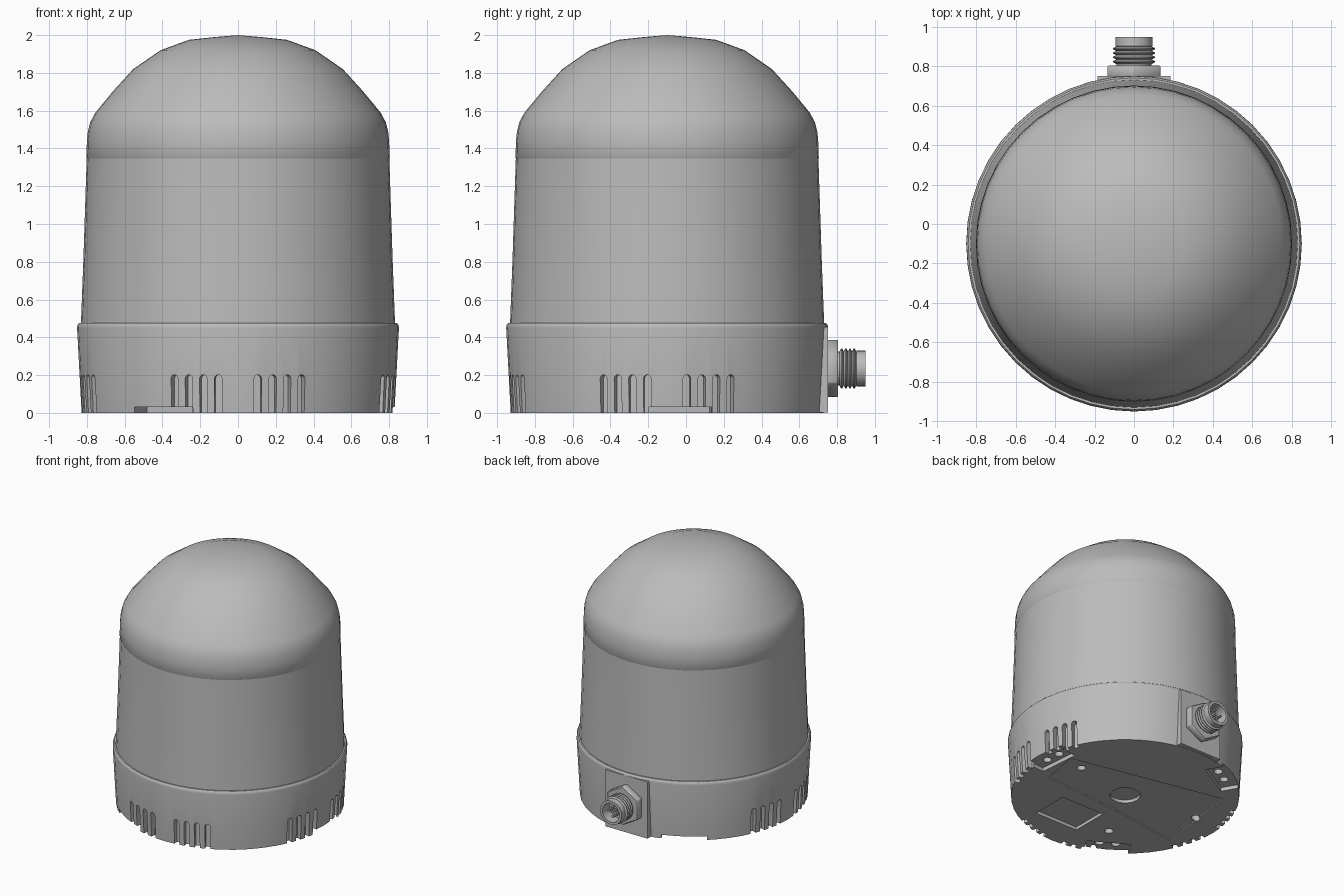
import bpy, bmesh, math
from mathutils import Matrix, Vector

if "Cube" in bpy.data.objects:
    bpy.data.objects.remove(bpy.data.objects["Cube"], do_unlink=True)

CY = -0.1                      # the round body sits forward of the connector
BODY = Matrix.Translation((0, CY, 0))
CONN = Matrix.Translation((0, 0, 0.235)) @ Matrix.Rotation(-math.pi / 2, 4, 'X')

grey = bpy.data.materials.new("housing grey")
grey.use_nodes = True
grey.diffuse_color = (0.5, 0.5, 0.5, 1)
grey.node_tree.nodes["Principled BSDF"].inputs["Base Color"].default_value = (0.5, 0.5, 0.5, 1)


def finish(name, bm, matrix=None, smooth=True):
    bmesh.ops.recalc_face_normals(bm, faces=bm.faces)
    if matrix:
        bm.transform(matrix)
    mesh = bpy.data.meshes.new(name)
    bm.to_mesh(mesh)
    bm.free()
    mesh.materials.append(grey)
    obj = bpy.data.objects.new(name, mesh)
    bpy.context.collection.objects.link(obj)
    if smooth:
        shade(obj)
    return obj


def activate(obj):
    bpy.ops.object.select_all(action='DESELECT')
    obj.select_set(True)
    bpy.context.view_layer.objects.active = obj


def shade(obj):
    activate(obj)
    bpy.ops.object.shade_smooth_by_angle(angle=math.radians(35))


def lathe(name, profile, steps, matrix, smooth=True):
    bm = bmesh.new()
    verts = [bm.verts.new((r, 0, z)) for r, z in profile]
    edges = [bm.edges.new(pair) for pair in zip(verts, verts[1:])]
    bmesh.ops.spin(bm, geom=verts + edges, cent=(0, 0, 0), axis=(0, 0, 1),
                   angle=math.tau, steps=steps, use_merge=True)
    bmesh.ops.remove_doubles(bm, verts=bm.verts, dist=1e-5)
    return finish(name, bm, matrix, smooth)


def prism(bm, points, z0, z1, matrix=Matrix()):
    """Extrude a flat outline from z0 to z1 and place it."""
    low = [bm.verts.new(matrix @ Vector((x, y, z0))) for x, y in points]
    high = [bm.verts.new(matrix @ Vector((x, y, z1))) for x, y in points]
    bm.faces.new(low[::-1])
    bm.faces.new(high)
    n = len(points)
    for i in range(n):
        j = (i + 1) % n
        bm.faces.new((low[i], low[j], high[j], high[i]))


def rect(x0, x1, y0, y1):
    return [(x0, y0), (x1, y0), (x1, y1), (x0, y1)]


def circle(x, y, r, n=16):
    return [(x + r * math.cos(math.tau * i / n), y + r * math.sin(math.tau * i / n))
            for i in range(n)]


def cut(target, bm):
    cutter = finish("cutter", bm, BODY, False)
    cutter.hide_render = True
    mod = target.modifiers.new("cut", 'BOOLEAN')
    mod.operation = 'DIFFERENCE'
    mod.solver = 'EXACT'
    mod.object = cutter
    activate(target)
    bpy.ops.object.modifier_apply(modifier=mod.name)
    bpy.data.objects.remove(cutter, do_unlink=True)


def spin(degrees):
    return Matrix.Rotation(math.radians(degrees), 4, 'Z')


# Domed cover and tapered tube
lathe("dome_cover", [(0, 1.34), (0.797, 1.34), (0.803, 1.35), (0.80, 1.44), (0.795, 1.49),
                     (0.782, 1.54), (0.755, 1.59), (0.66, 1.705), (0.555, 1.82), (0.41, 1.92),
                     (0.26, 1.975), (0.12, 1.99), (0, 2.0)], 48, BODY)
lathe("body_tube", [(0, 0.46), (0.832, 0.46), (0.819, 0.8), (0.801, 1.348), (0, 1.348)], 48, BODY)

# Base ring
base = lathe("base", [(0, 0), (0.828, 0), (0.852, 0.45), (0.85, 0.466), (0.842, 0.475),
                      (0, 0.475)], 48, BODY, False)

# Round-topped vent slots: two groups of four on the front and both sides
bm = bmesh.new()
arch = [(-0.02, -0.05), (0.02, -0.05)] + [
    (0.02 * math.cos(math.pi * i / 6), 0.182 + 0.02 * math.sin(math.pi * i / 6)) for i in range(7)]
upright = Matrix(((0, 0, 1, 0), (1, 0, 0, 0), (0, 1, 0, 0), (0, 0, 0, 1)))
for side in (-90, 0, 180):
    for sign in (-1, 1):
        for k in range(4):
            prism(bm, arch, 0.79, 0.95, spin(side + sign * (7.2 + 5.5 * k)) @ upright)
cut(base, bm)

# Three mounting notches in the lower rim
bm = bmesh.new()
for angle in (5, 120, 240):
    prism(bm, rect(0.68, 0.95, -0.165, 0.165), -0.05, 0.03, spin(angle))
cut(base, bm)

# Shallow underside panel
bm = bmesh.new()
prism(bm, [(0.66, 0.17), (-0.57, 0.43), (-0.66, -0.28), (-0.1, -0.2), (0.6, -0.15)], -0.05, 0.01)
cut(base, bm)

# Underside pockets and screw holes
bm = bmesh.new()
prism(bm, circle(0, 0, 0.11, 24), -0.05, 0.035)
prism(bm, rect(-0.04, 0.34, -0.6, -0.3), -0.05, 0.025)
for x, y in ((0.5, 0.1), (-0.23, -0.46), (-0.6, 0.08)):
    prism(bm, circle(x, y, 0.032), -0.05, 0.06)
for angle in (5, 120, 240):
    for offset in (-0.06, 0.06):
        prism(bm, circle(0.74, offset, 0.032), -0.05, 0.07, spin(angle))
cut(base, bm)
shade(base)

# Flat boss carrying the connector
bm = bmesh.new()
prism(bm, rect(-0.185, 0.185, 0.6, 0.752), 0.002, 0.455)
finish("connector_boss", bm)

# Hex nut, pointing up
bm = bmesh.new()
prism(bm, circle(0, 0, 0.155, 6), 0.74, 0.805, CONN @ spin(90))
bmesh.ops.bevel(bm, geom=bm.edges[:], offset=0.006, segments=1, affect='EDGES')
finish("hex_nut", bm)

# Threaded hollow connector
profile = [(0, 0.74), (0.09, 0.74), (0.09, 0.812)]
for i in range(4):
    y = 0.818 + i * 0.022
    profile += [(0.107, y + 0.004), (0.107, y + 0.009), (0.09, y + 0.017)]
profile += [(0.095, 0.903), (0.095, 0.95), (0.075, 0.95), (0.075, 0.86), (0, 0.86)]
lathe("threaded_connector", profile, 24, CONN)

# Contact pins
bm = bmesh.new()
for x, y in circle(0, 0, 0.04, 4) + [(0, 0)]:
    prism(bm, circle(x, y, 0.01, 8), 0.85, 0.93, CONN)
finish("contact_pins", bm)
